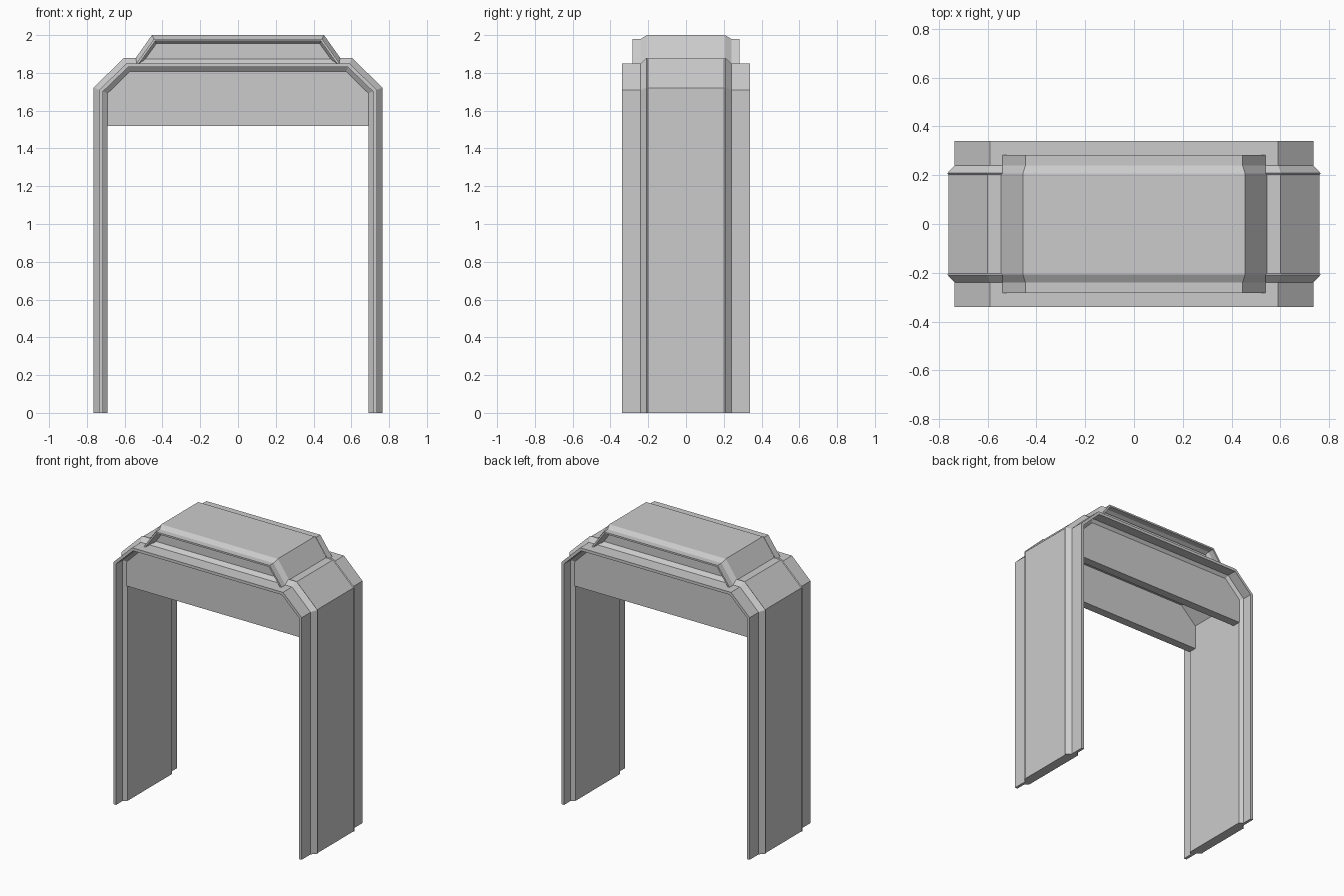
import bpy, bmesh

cube = bpy.data.objects.get("Cube")
if cube:
    bpy.data.objects.remove(cube, do_unlink=True)

GREY = (0.6, 0.6, 0.6, 1.0)
metal = bpy.data.materials.new("light_grey_metal")
metal.use_nodes = True
metal.diffuse_color = GREY
metal.node_tree.nodes["Principled BSDF"].inputs["Base Color"].default_value = GREY


def add_object(name, bm):
    bmesh.ops.recalc_face_normals(bm, faces=bm.faces)
    mesh = bpy.data.meshes.new(name)
    bm.to_mesh(mesh)
    bm.free()
    mesh.materials.append(metal)
    obj = bpy.data.objects.new(name, mesh)
    bpy.context.collection.objects.link(obj)
    return obj


def mirrored(half):
    """Complete a right-hand path across x = 0."""
    return half + [(-x, z) for x, z in reversed(half)]


def arch_path(d):
    """Chamfered doorway outline, offset outwards by d."""
    k = 0.414 * d
    return mirrored([(0.735 + d, 0), (0.735 + d, 1.71 + k), (0.59 + k, 1.85 + d)])


def cap_path(d):
    """Trapezoid outline of the roof cap, offset outwards by d."""
    return mirrored([(0.538 + 1.2 * d, 1.85), (0.445 + 0.52 * d, 1.98 + d)])


def sweep(name, path, half_section):
    """Sweep a section of (y, offset) points, mirrored in y, along a path."""
    section = half_section + [(-y, d) for y, d in reversed(half_section)]
    bm = bmesh.new()
    rings = [[bm.verts.new((x, y, z)) for x, z in path(d)] for y, d in section]
    for a, b in zip(rings, rings[1:] + rings[:1]):
        for i in range(len(a) - 1):
            bm.faces.new((a[i], a[i + 1], b[i + 1], b[i]))
    for end in (0, -1):
        bm.faces.new([r[end] for r in rings])
    return add_object(name, bm)


def plate(name, outline, y0, y1):
    """Flat panel with an x-z outline between two depths."""
    bm = bmesh.new()
    face = bm.faces.new([bm.verts.new((x, y0, z)) for x, z in outline])
    out = bmesh.ops.extrude_face_region(bm, geom=[face])
    moved = [v for v in out["geom"] if isinstance(v, bmesh.types.BMVert)]
    bmesh.ops.translate(bm, verts=moved, vec=(0, y1 - y0, 0))
    return add_object(name, bm)


# Door frame: raised middle band, thin flanges front and back, thick core
sweep("door_frame", arch_path, [
    (0, -0.045), (0.25, -0.045), (0.27, -0.02), (0.34, -0.02), (0.34, 0),
    (0.24, 0), (0.208, 0.03), (0.202, 0.025), (0, 0.025)])

# Roof cap: raised middle band with a thin overhanging lip
sweep("roof_cap", cap_path, [
    (0, -0.025), (0.22, -0.025), (0.24, -0.012), (0.283, -0.012), (0.283, 0),
    (0.24, 0), (0.206, 0.02), (0, 0.02)])

# Header panels and recessed cap panels on both sides
header = mirrored([(0.692, 1.52), (0.692, 1.69), (0.572, 1.808)])
for side, s in (("front", -1), ("back", 1)):
    plate(side + "_header", header, s * 0.255, s * 0.195)
    plate(side + "_cap_panel", cap_path(-0.02), s * 0.215, s * 0.2)
